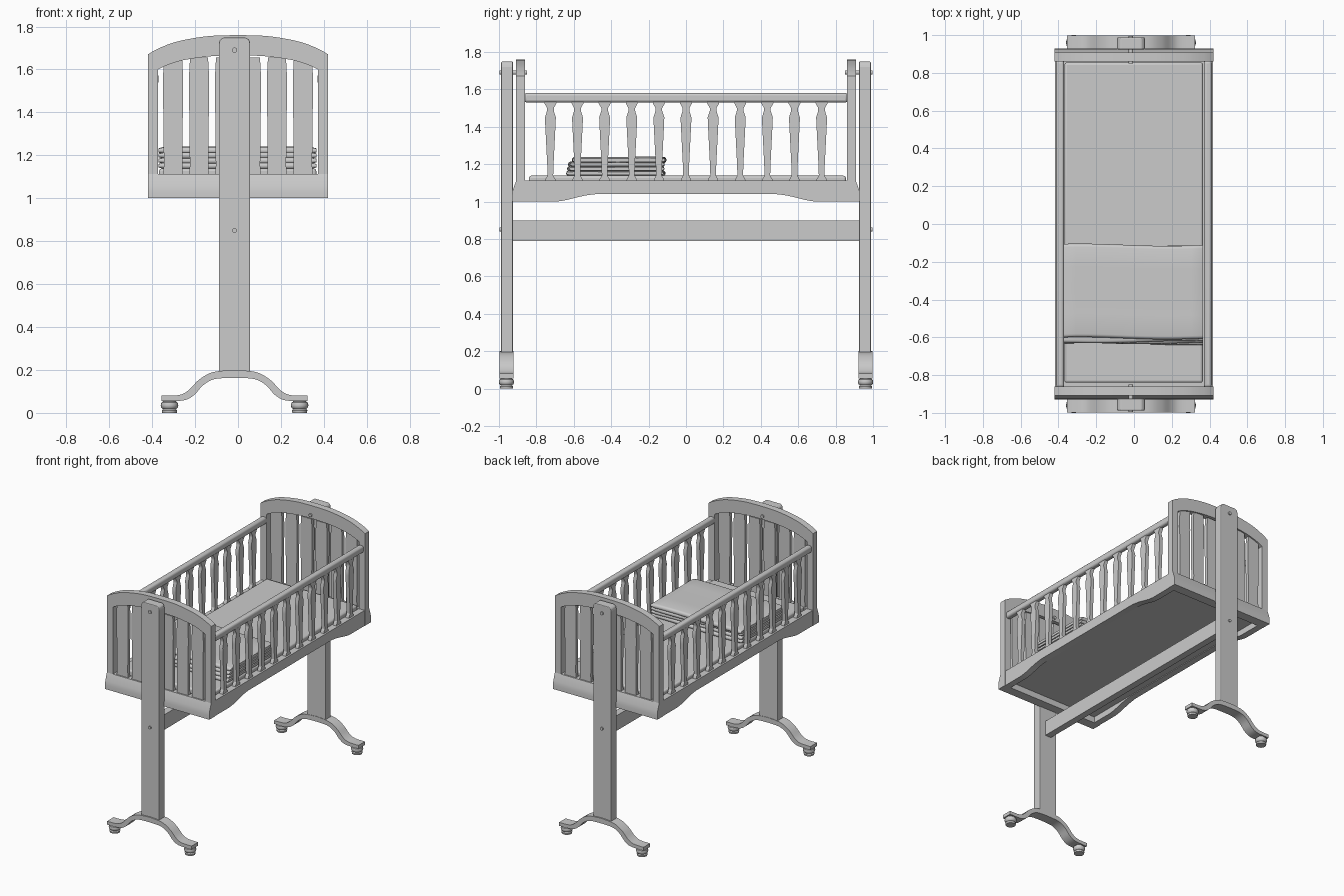
import bpy, bmesh, math
from mathutils import Vector

if "Cube" in bpy.data.objects:
    bpy.data.objects.remove(bpy.data.objects["Cube"])

CX = -0.016  # stand centre line


def make(name, bm, smooth=None, bevel=0, segs=2):
    bmesh.ops.recalc_face_normals(bm, faces=bm.faces)
    me = bpy.data.meshes.new(name)
    bm.to_mesh(me)
    bm.free()
    ob = bpy.data.objects.new(name, me)
    bpy.context.collection.objects.link(ob)
    if bevel:
        m = ob.modifiers.new("Bevel", 'BEVEL')
        m.width, m.segments, m.limit_method = bevel, segs, 'ANGLE'
    if smooth:
        bpy.context.view_layer.objects.active = ob
        bpy.ops.object.select_all(action='DESELECT')
        ob.select_set(True)
        bpy.ops.object.shade_smooth_by_angle(angle=math.radians(smooth))
    return ob


def prism(name, pts, axis, a, b, **kw):
    """Extrude an outline along x or y; outline is (other axis, z)."""
    bm = bmesh.new()
    put = (lambda u, z, t: (t, u, z)) if axis == 'x' else (lambda u, z, t: (u, t, z))
    f = bm.faces.new([bm.verts.new(put(u, z, a)) for u, z in pts])
    r = bmesh.ops.extrude_face_region(bm, geom=[f])
    d = Vector(put(0, 0, b - a))
    for v in r['geom']:
        if isinstance(v, bmesh.types.BMVert):
            v.co += d
    return make(name, bm, **kw)


def box(name, x0, x1, y0, y1, z0, z1, **kw):
    return prism(name, [(x0, z0), (x1, z0), (x1, z1), (x0, z1)], 'y', y0, y1, **kw)


def lathe(name, prof, x, y, n=20):
    bm = bmesh.new()
    rings = [[bm.verts.new((x + r * math.cos(2 * math.pi * i / n),
                            y + r * math.sin(2 * math.pi * i / n), z)) for i in range(n)]
             for r, z in prof]
    for p, q in zip(rings, rings[1:]):
        for i in range(n):
            bm.faces.new([p[i], p[(i + 1) % n], q[(i + 1) % n], q[i]])
    bm.faces.new(rings[0])
    bm.faces.new(rings[-1])
    return make(name, bm, smooth=40)


def bolt(name, x, z, y0, y1, r):
    n = 16
    pts = [(x + r * math.cos(2 * math.pi * i / n), z + r * math.sin(2 * math.pi * i / n)) for i in range(n)]
    return prism(name, pts, 'y', y0, y1, smooth=40)


def mirror(half, c=0.0):
    """Complete a symmetric outline given its left side (offset, z)."""
    return [(c - u, z) for u, z in half] + [(c + u, z) for u, z in reversed(half) if u > 0]


def curve_pts(keys, n=6):
    """Catmull-Rom smoothing of a few key points."""
    k = [keys[0]] + keys + [keys[-1]]
    out = []
    for i in range(1, len(k) - 2):
        p0, p1, p2, p3 = (Vector(p) for p in k[i - 1:i + 3])
        for j in range(n):
            t = j / n
            out.append(tuple(0.5 * (2 * p1 + (p2 - p0) * t + (2 * p0 - 5 * p1 + 4 * p2 - p3) * t * t
                                    + (3 * p1 - p0 - 3 * p2 + p3) * t ** 3)))
    return out + [tuple(keys[-1])]


# Arched foot outline
top = curve_pts([(0.34, 0.08), (0.26, 0.083), (0.215, 0.105), (0.165, 0.155), (0.1, 0.19), (0, 0.2)])
low = curve_pts([(0.34, 0.055), (0.24, 0.058), (0.19, 0.082), (0.145, 0.13), (0.09, 0.158), (0, 0.163)])
foot = mirror(top, CX) + list(reversed(mirror(low, CX)))

# End frame outlines
outer = curve_pts([(0.42, 1.67), (0.37, 1.698), (0.28, 1.731), (0.14, 1.755), (0, 1.76)])
inner = curve_pts([(0.372, 1.60), (0.32, 1.624), (0.24, 1.646), (0.12, 1.662), (0, 1.666)])
arch = mirror([(0.42, 1.10)] + outer) + list(reversed(mirror([(0.372, 1.10)] + inner)))

slat = [(0.046, 1.11), (0.043, 1.15), (0.044, 1.3), (0.047, 1.5), (0.046, 1.58), (0.042, 1.655)]
cap = [(0.073, 0.18), (0.073, 1.72), (0.069, 1.737), (0.055, 1.748)]

for s, end in ((-1, "front"), (1, "back")):
    # Stand post, foot and casters
    prism(end + "_post", mirror(cap, CX), 'y', s * 0.988, s * 0.925, bevel=0.005)
    prism(end + "_foot", foot, 'y', s * 0.997, s * 0.922, smooth=40)
    for sx in (-1, 1):
        lathe(end + "_caster", [(0.034, 0), (0.036, 0.012), (0.030, 0.018), (0.038, 0.024), (0.041, 0.036),
                                (0.038, 0.048), (0.030, 0.053), (0.030, 0.06)], CX + sx * 0.303, s * 0.96)
    # Pivot bolt and crossbar bolt
    bolt(end + "_pivot_bolt", CX, 1.69, s * 0.996, s * 0.85, 0.012)
    bolt(end + "_bar_bolt", CX, 0.85, s * 0.996, s * 0.92, 0.011)
    # Arched end frame, flared bottom rail, slats
    prism(end + "_end_frame", arch, 'y', s * 0.908, s * 0.86, smooth=30)
    rail = [(s * 0.86, 1.0), (s * 0.93, 1.0), (s * 0.93, 1.03), (s * 0.926, 1.06), (s * 0.908, 1.112), (s * 0.86, 1.112)]
    prism(end + "_bottom_rail", rail, 'x', -0.42, 0.42, smooth=30)
    for i in range(6):
        prism(end + "_slat", mirror(slat, -0.3025 + i * 0.121), 'y', s * 0.898, s * 0.872)

# Crossbar
box("crossbar", CX - 0.025, CX + 0.025, -0.93, 0.93, 0.79, 0.9)

# Sides: top rail, shaped lower rail, spindles
spindle = [(0.028, 1.105), (0.027, 1.118), (0.015, 1.14), (0.017, 1.2), (0.023, 1.32), (0.028, 1.42),
           (0.029, 1.45), (0.018, 1.485), (0.018, 1.50), (0.032, 1.525), (0.032, 1.535)]
lower = mirror([(0.865, 1.112), (0.865, 1.0)]
               + curve_pts([(0.70, 1.0), (0.65, 1.006), (0.55, 1.03), (0.48, 1.04)], 4))
for s, side in ((-1, "left"), (1, "right")):
    xa, xb = s * 0.412, s * 0.37
    box(side + "_top_rail", min(xa, xb), max(xa, xb), -0.865, 0.865, 1.53, 1.58, bevel=0.014, segs=3, smooth=50)
    prism(side + "_lower_rail", lower, 'x', s * 0.418, s * 0.37, smooth=30)
    for i in range(11):
        prism(side + "_spindle", mirror(spindle, (i - 5) * 0.145), 'x', s * 0.405, s * 0.378, smooth=30)

# Base board, mattress
box("base_board", -0.372, 0.372, -0.862, 0.862, 1.045, 1.085)
box("mattress", -0.368, 0.365, -0.84, 0.855, 1.085, 1.138, bevel=0.012, segs=3, smooth=60)


# Folded blanket: soft serpentine layers
def layer(name, y0, y1, z0, z1, ph):
    bm = bmesh.new()
    nx, r = 24, (z1 - z0) / 2
    zc = (z0 + z1) / 2
    prof = [(y0 + r - r * math.sin(a), zc - r * math.cos(a)) for a in (i * math.pi / 6 for i in range(7))]
    prof += [(y0 + (y1 - y0) * t, z1 + 0.002 * math.sin(9 * t + ph)) for t in (0.25, 0.5, 0.75)]
    prof += [(y1 - r + r * math.sin(a), zc + r * math.cos(a)) for a in (i * math.pi / 6 for i in range(7))]
    rings = []
    for i in range(nx + 1):
        t = i / nx
        edge = min(1, 0.55 + 12 * min(t, 1 - t))
        dy = 0.006 * math.sin(5 * t + ph)
        rings.append([bm.verts.new((-0.37 + 0.735 * t, y + dy, zc + (z - zc) * edge)) for y, z in prof])
    n = len(prof)
    for p, q in zip(rings, rings[1:]):
        for i in range(n):
            bm.faces.new([p[i], p[(i + 1) % n], q[(i + 1) % n], q[i]])
    bm.faces.new(rings[0])
    bm.faces.new(rings[-1])
    make(name, bm, smooth=60)


layer("blanket_bottom", -0.635, -0.115, 1.136, 1.166, 0.3)
layer("blanket_lower", -0.63, -0.12, 1.160, 1.190, 2.0)
layer("blanket_upper", -0.625, -0.12, 1.184, 1.214, 3.5)
layer("blanket_top", -0.605, -0.11, 1.205, 1.239, 1.0)
